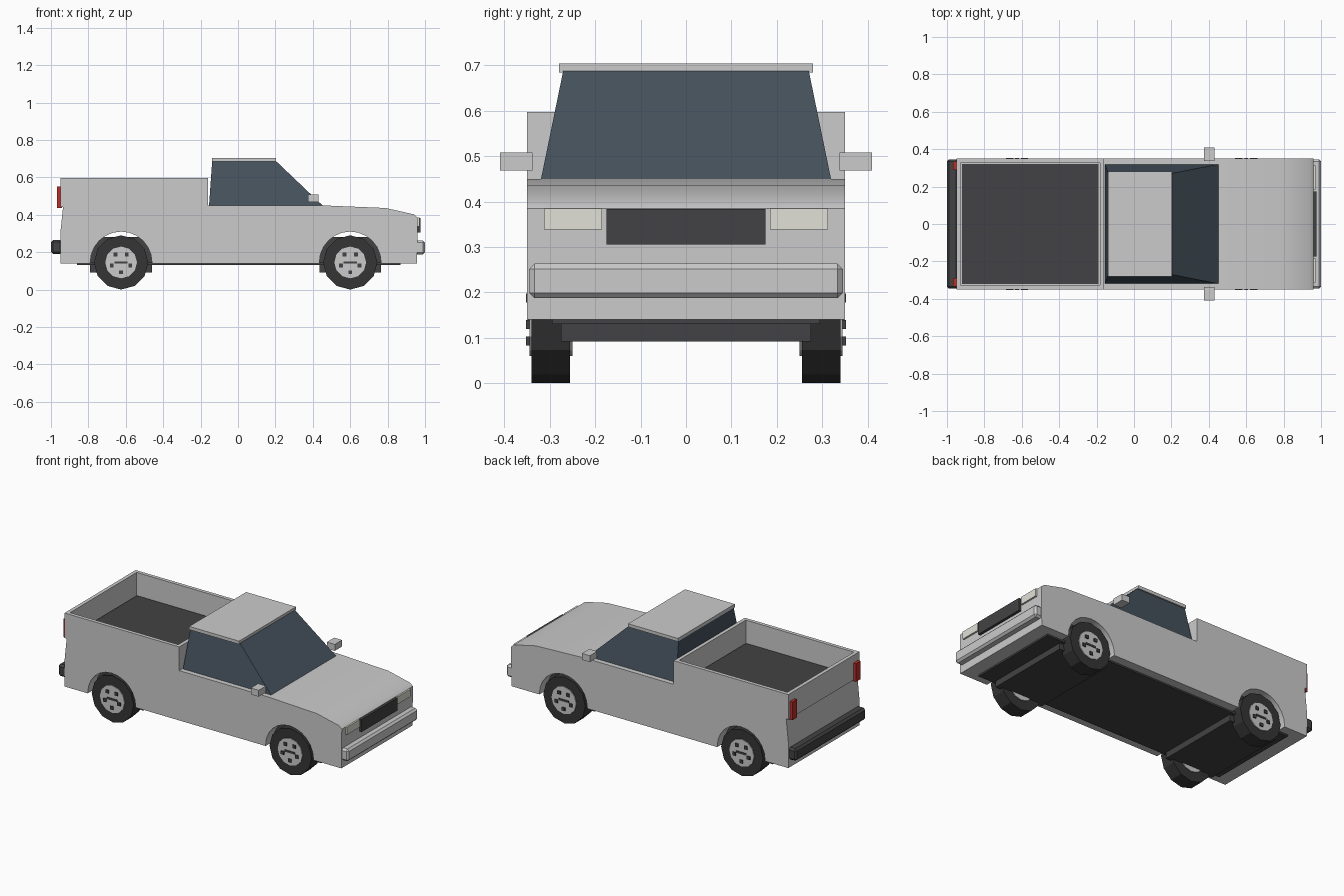
import bpy, bmesh
from math import sin, cos, pi, radians
from mathutils import Matrix, Vector

if "Cube" in bpy.data.objects:
    bpy.data.objects.remove(bpy.data.objects["Cube"])


def material(name, rgb):
    m = bpy.data.materials.new(name)
    m.diffuse_color = (*rgb, 1)
    m.use_nodes = True
    m.node_tree.nodes["Principled BSDF"].inputs["Base Color"].default_value = m.diffuse_color
    return m


DARK = material("dark_trim", (0.055, 0.055, 0.058))
TYRE = material("tyre_rubber", (0.035, 0.035, 0.035))
GLASS = material("tinted_glass", (0.06, 0.085, 0.11))
RED = material("red_lens", (0.5, 0.03, 0.025))
LENS = material("headlight_lens", (0.75, 0.75, 0.68))


def finish(bm, name, mat=None):
    bmesh.ops.recalc_face_normals(bm, faces=bm.faces)
    me = bpy.data.meshes.new(name)
    bm.to_mesh(me)
    bm.free()
    ob = bpy.data.objects.new(name, me)
    bpy.context.collection.objects.link(ob)
    if mat:
        me.materials.append(mat)
    return ob


def box(name, x, y, z, mat=None, bevel=0):
    """Box from (min, max) ranges."""
    bm = bmesh.new()
    bmesh.ops.create_cube(bm, size=1)
    for v in bm.verts:
        v.co = Vector([r[0] + (c + 0.5) * (r[1] - r[0]) for c, r in zip(v.co, (x, y, z))])
    if bevel:
        bmesh.ops.bevel(bm, geom=bm.edges[:], offset=bevel, segments=1, affect='EDGES')
    return finish(bm, name, mat)


def disc(name, cx, cz, r, y0, y1, mat=None, sides=12):
    """Cylinder lying along y."""
    bm = bmesh.new()
    m = Matrix.Translation((cx, (y0 + y1) / 2, cz)) @ Matrix.Rotation(pi / 2, 4, 'X')
    bmesh.ops.create_cone(bm, cap_ends=True, segments=sides, radius1=r, radius2=r,
                          depth=abs(y1 - y0), matrix=m)
    return finish(bm, name, mat)


def side(s, a, b):
    return tuple(sorted((s * a, s * b)))


AXLES = {"rear": -0.625, "front": 0.6}
WZ = 0.145

# body: side profile with wheel arches, extruded across the width
profile = [(0.957, 0.14), (0.96, 0.385), (0.94, 0.402), (0.79, 0.436), (0.45, 0.45),
           (-0.16, 0.45), (-0.935, 0.445), (-0.95, 0.30), (-0.95, 0.14)]
for cx in AXLES.values():
    profile += [(cx - 0.165 * cos(a), max(0.14, WZ + 0.165 * sin(a)))
                for a in [pi * i / 12 for i in range(13)]]
    profile += [(cx + 0.165, 0.14)]
    i = len(profile) - 14
    profile.insert(i, (cx - 0.165, 0.14))
bm = bmesh.new()
face = bm.faces.new([bm.verts.new((x, -0.35, z)) for x, z in profile])
ext = bmesh.ops.extrude_face_region(bm, geom=[face])
bmesh.ops.translate(bm, vec=(0, 0.7, 0),
                    verts=[g for g in ext["geom"] if isinstance(g, bmesh.types.BMVert)])
body = finish(bm, "body")
bpy.context.view_layer.objects.active = body
body.select_set(True)
bpy.ops.object.shade_smooth_by_angle(angle=radians(30))

# underside
box("chassis_plate", (-0.86, 0.87), (-0.295, 0.295), (0.13, 0.145), DARK)
for end, cx in AXLES.items():
    box(end + "_axle_box", (cx - 0.165, cx + 0.165), (-0.275, 0.275), (0.092, 0.28), DARK)

# cargo bed: block with an inset, sunken top
bm = bmesh.new()
bmesh.ops.create_cube(bm, size=1)
for v in bm.verts:
    v.co = (-0.555 + v.co.x * 0.79, v.co.y * 0.70, 0.52 + v.co.z * 0.155)
top = max(bm.faces, key=lambda f: f.calc_center_median().z)
bmesh.ops.inset_region(bm, faces=[top], thickness=0.032)
sunk = bmesh.ops.extrude_discrete_faces(bm, faces=[top])["faces"][0]
bmesh.ops.translate(bm, verts=sunk.verts[:], vec=(0, 0, -0.145))
finish(bm, "bed_walls")
box("bed_floor", (-0.92, -0.19), (-0.32, 0.32), (0.445, 0.458), DARK)

# cabin glass: tapered block
bm = bmesh.new()
rings = [[bm.verts.new((x, y, z)) for x, y in ((x0, -w), (x1, -w), (x1, w), (x0, w))]
         for x0, x1, w, z in ((-0.155, 0.455, 0.32, 0.447), (-0.138, 0.20, 0.27, 0.69))]
for r in rings:
    bm.faces.new(r)
for i in range(4):
    j = (i + 1) % 4
    bm.faces.new((rings[0][i], rings[0][j], rings[1][j], rings[1][i]))
finish(bm, "cabin_glass", GLASS)
box("roof", (-0.14, 0.203), (-0.28, 0.28), (0.684, 0.704))

# front and rear trim
box("grille", (0.94, 0.975), (-0.175, 0.175), (0.305, 0.383), DARK)
box("front_bumper", (0.94, 1.0), (-0.346, 0.346), (0.187, 0.263), None, 0.012)
box("rear_bumper", (-1.0, -0.94), (-0.346, 0.346), (0.19, 0.265), DARK, 0.012)

for s, hand in ((-1, "right"), (1, "left")):
    box(hand + "_headlight", (0.94, 0.97), side(s, 0.185, 0.313), (0.338, 0.385), LENS)
    box(hand + "_tail_light", (-0.968, -0.94), side(s, 0.29, 0.335), (0.437, 0.55), RED)
    box(hand + "_mirror", (0.375, 0.43), side(s, 0.338, 0.41), (0.468, 0.508))
    # wheels with hub, lug nuts and centre bar
    for end, cx in AXLES.items():
        n = f"{end}_{hand}_"
        disc(n + "tyre", cx, WZ, 0.145, s * 0.255, s * 0.34, TYRE)
        disc(n + "hub", cx, WZ, 0.085, s * 0.25, s * 0.345)
        box(n + "hub_bar", (cx - 0.035, cx + 0.035), side(s, 0.34, 0.349),
            (WZ - 0.006, WZ + 0.006), DARK)
        for k in range(5):
            a = -pi / 2 + k * 2 * pi / 5
            lx, lz = cx + 0.052 * cos(a), WZ + 0.052 * sin(a)
            box(f"{n}lug_{k}", (lx - 0.01, lx + 0.01), side(s, 0.34, 0.352),
                (lz - 0.01, lz + 0.01), DARK)
